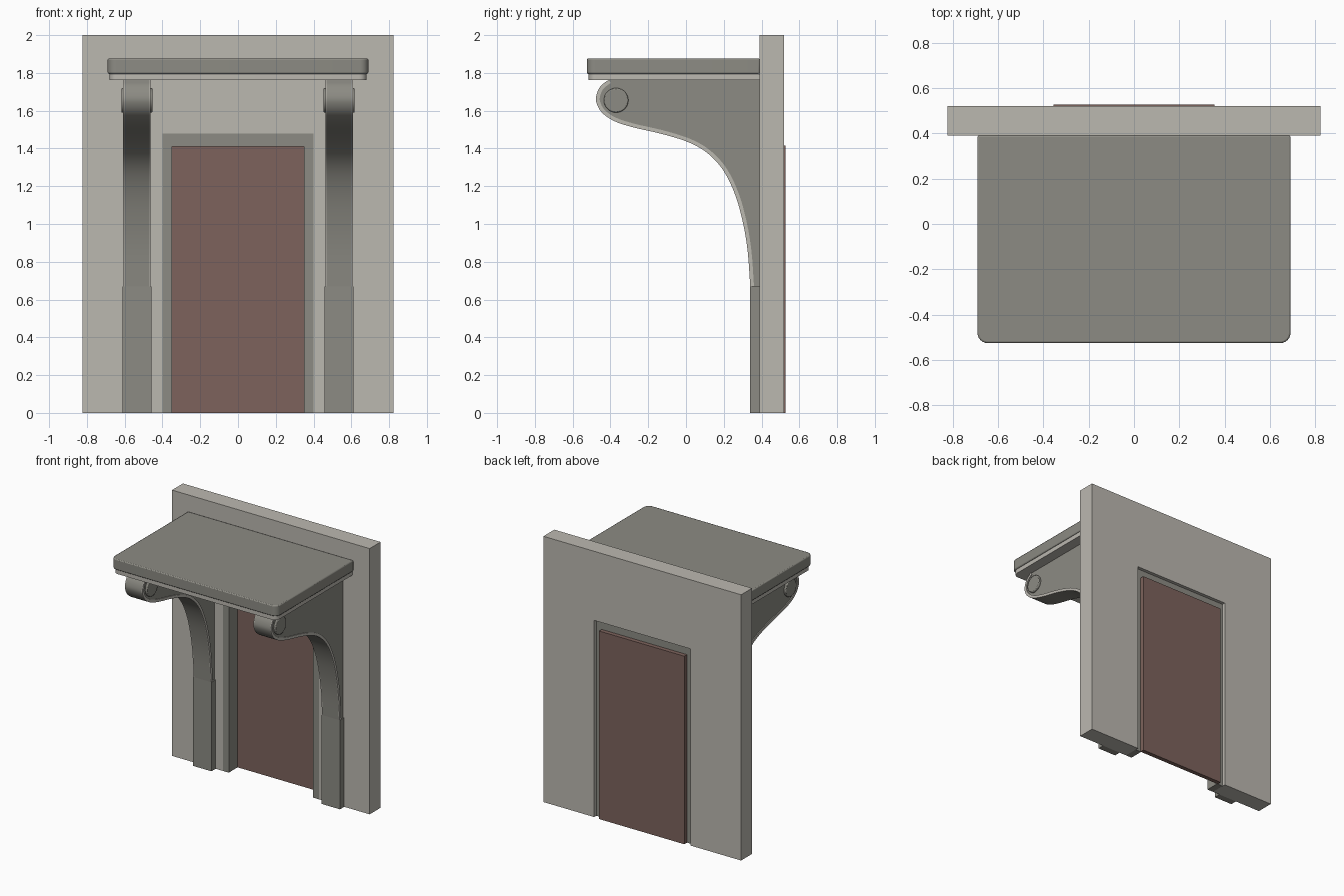
import bpy, bmesh, math
from mathutils import Vector

cube = bpy.data.objects.get("Cube")
if cube:
    bpy.data.objects.remove(cube, do_unlink=True)


def material(name, rgb):
    m = bpy.data.materials.new(name)
    m.use_nodes = True
    m.diffuse_color = (*rgb, 1)
    m.node_tree.nodes["Principled BSDF"].inputs["Base Color"].default_value = (*rgb, 1)
    return m


PALE = material("pale_stone", (0.50, 0.48, 0.435))
GREY = material("grey_stone", (0.265, 0.26, 0.23))
BROWN = material("brown_door", (0.205, 0.124, 0.107))

# How a 2D outline and a depth become a 3D point, per extrusion axis
PLACE = {
    "x": lambda a, b, d: (d, a, b),
    "y": lambda a, b, d: (a, d, b),
    "z": lambda a, b, d: (a, b, d),
}


def prism(name, outline, axis, lo, hi, mat, bevel=0, smooth=False):
    """Extrude a flat outline along an axis from lo to hi."""
    bm = bmesh.new()
    place = PLACE[axis]
    face = bm.faces.new([bm.verts.new(place(a, b, lo)) for a, b in outline])
    moved = bmesh.ops.extrude_face_region(bm, geom=[face])["geom"]
    verts = [g for g in moved if isinstance(g, bmesh.types.BMVert)]
    bmesh.ops.translate(bm, verts=verts, vec=place(0, 0, hi - lo))
    bmesh.ops.recalc_face_normals(bm, faces=bm.faces)
    mesh = bpy.data.meshes.new(name)
    bm.to_mesh(mesh)
    bm.free()
    mesh.materials.append(mat)
    obj = bpy.data.objects.new(name, mesh)
    bpy.context.collection.objects.link(obj)
    if bevel:
        mod = obj.modifiers.new("soft_edges", "BEVEL")
        mod.width, mod.segments = bevel, 2
        mod.limit_method, mod.angle_limit = "ANGLE", math.radians(50)
    if smooth:
        bpy.ops.object.select_all(action="DESELECT")
        obj.select_set(True)
        bpy.context.view_layer.objects.active = obj
        bpy.ops.object.shade_smooth_by_angle(angle=math.radians(35))
    return obj


def rect(a0, a1, b0, b1):
    return [(a0, b0), (a1, b0), (a1, b1), (a0, b1)]


def arch(outer, top, inner, inner_top):
    """Door-shaped outline, open at the floor."""
    return [(-outer, 0), (-outer, top), (outer, top), (outer, 0),
            (inner, 0), (inner, inner_top), (-inner, inner_top), (-inner, 0)]


def circle(cx, cy, r, n):
    return [(cx + r * math.cos(math.tau * i / n), cy + r * math.sin(math.tau * i / n))
            for i in range(n)]


def spline(points, steps=4):
    """Smooth curve through the points."""
    p = [Vector(q) for q in points]
    p = [2 * p[0] - p[1]] + p + [2 * p[-1] - p[-2]]
    out = []
    for a, b, c, d in zip(p, p[1:], p[2:], p[3:]):
        for i in range(steps):
            t = i / steps
            out.append(0.5 * (2 * b + (c - a) * t + (2 * a - 5 * b + 4 * c - d) * t ** 2
                              + (3 * b - a - 3 * c + d) * t ** 3))
    return out + [p[-2]]


def offset(curve, dist):
    """Shift a curve sideways along its normals."""
    out = []
    for i, q in enumerate(curve):
        t = (curve[min(i + 1, len(curve) - 1)] - curve[max(i - 1, 0)]).normalized()
        out.append(q + Vector((t.y, -t.x)) * dist)
    return out


def canopy_outline(half, front, back, r):
    """Slab outline with rounded front corners."""
    pts = [(half, back), (-half, back)]
    for cx, start in ((-half + r, math.pi), (half - r, 1.5 * math.pi)):
        for i in range(7):
            a = start + i * math.pi / 12
            pts.append((cx + r * math.cos(a), front + r + r * math.sin(a)))
    return pts


# Wall, door frame and door
WALL_FRONT, WALL_BACK = 0.39, 0.52
prism("wall", arch(0.823, 2.0, 0.40, 1.48), "y", WALL_FRONT, WALL_BACK, PALE)
prism("door_frame", arch(0.40, 1.48, 0.35, 1.41), "y", WALL_FRONT, 0.495, GREY)
prism("door", rect(-0.355, 0.355, 0, 1.415), "y", 0.495, 0.527, BROWN)

# Canopy slab with a thinner moulding under it
prism("canopy_top", canopy_outline(0.69, -0.525, WALL_FRONT, 0.045), "z",
      1.795, 1.876, GREY, bevel=0.007, smooth=True)
prism("canopy_moulding", canopy_outline(0.68, -0.515, WALL_FRONT, 0.04), "z",
      1.762, 1.795, PALE, smooth=True)

# Bracket curve from the pilaster up around the scroll, as (y, z)
CURVE = spline([(0.34, 0.67), (0.327, 0.85), (0.303, 1.0), (0.262, 1.15),
                (0.20, 1.28), (0.12, 1.37), (0.02, 1.43), (-0.12, 1.475),
                (-0.28, 1.512), (-0.38, 1.545), (-0.445, 1.59), (-0.475, 1.645),
                (-0.472, 1.69), (-0.45, 1.732), (-0.41, 1.763)])
BODY = CURVE + [Vector((WALL_FRONT, 1.763)), Vector((WALL_FRONT, 0.67))]
RIM = CURVE + offset(CURVE, 0.02)[::-1]

for side, s in (("left", 1), ("right", -1)):
    x = 0.535 * s
    prism(side + "_pilaster", rect(x - 0.076, x + 0.076, 0, 0.67), "y",
          0.34, WALL_FRONT, GREY)
    prism(side + "_bracket", BODY, "x", x - 0.067, x + 0.067, GREY, smooth=True)
    for face, d in (("outer", s), ("inner", -s)):
        lo, hi = sorted((x + 0.067 * d, x + 0.073 * d))
        prism(f"{side}_bracket_{face}_rim", RIM, "x", lo, hi, PALE, smooth=True)
    prism(side + "_scroll_roundel", circle(-0.37, 1.655, 0.065, 32), "x",
          x - 0.083, x + 0.083, GREY, bevel=0.006, smooth=True)
